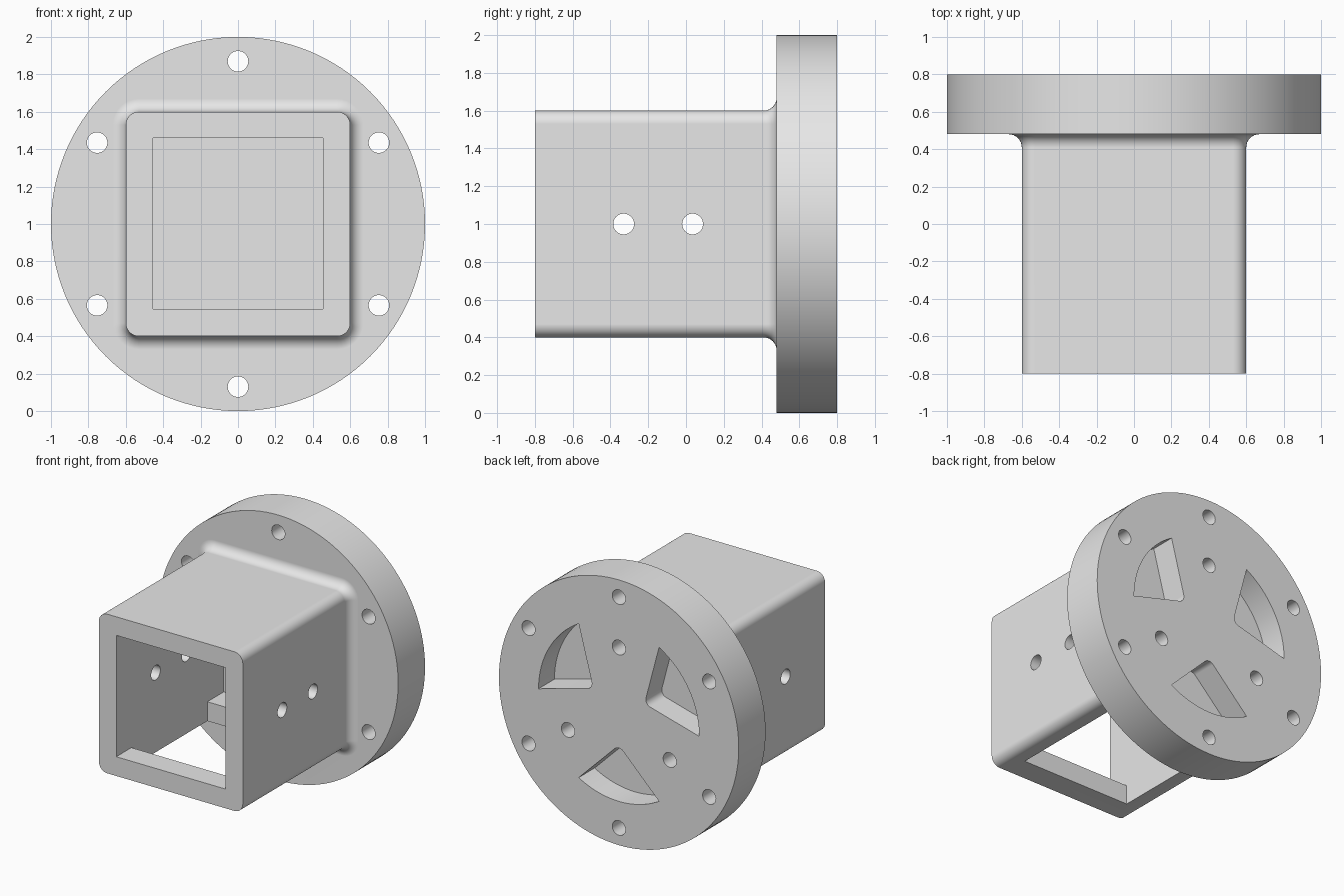
import bpy, bmesh
from math import sin, cos, pi, radians, sqrt

cube = bpy.data.objects.get("Cube")
if cube:
    bpy.data.objects.remove(cube, do_unlink=True)

metal = bpy.data.materials.new("light_grey_metal")
metal.use_nodes = True
metal.diffuse_color = (0.8, 0.8, 0.8, 1)
metal.node_tree.nodes["Principled BSDF"].inputs["Base Color"].default_value = (0.8, 0.8, 0.8, 1)

FRONT, FLANGE, BACK, MID = -0.8, 0.48, 0.8, 1.0
FILLET, HOLE = 0.07, 0.055


def loft(name, rings):
    """Closed solid through rings of 3D points."""
    bm = bmesh.new()
    loops = [[bm.verts.new(p) for p in ring] for ring in rings]
    n = len(loops[0])
    for a, b in zip(loops, loops[1:]):
        for i in range(n):
            j = (i + 1) % n
            bm.faces.new((a[i], a[j], b[j], b[i]))
    bm.faces.new(loops[0])
    bm.faces.new(loops[-1])
    bmesh.ops.recalc_face_normals(bm, faces=bm.faces)
    mesh = bpy.data.meshes.new(name)
    bm.to_mesh(mesh)
    bm.free()
    mesh.materials.append(metal)
    obj = bpy.data.objects.new(name, mesh)
    bpy.context.collection.objects.link(obj)
    return obj


def prism(name, profile, y0, y1):
    return loft(name, [[(x, y, MID + z) for x, z in profile] for y in (y0, y1)])


def arc(r, start, end, n, cx=0, cy=0):
    return [(cx + r * cos(start + (end - start) * i / n),
             cy + r * sin(start + (end - start) * i / n)) for i in range(n + 1)]


def circle(r, n=32, cx=0, cy=0):
    return arc(r, 0, 2 * pi, n, cx, cy)[:-1]


def rounded_square(half, r):
    pts = []
    for k, (sx, sy) in enumerate(((1, 1), (-1, 1), (-1, -1), (1, -1))):
        pts += arc(r, k * pi / 2, (k + 1) * pi / 2, 8, sx * (half - r), sy * (half - r))
    return pts


def box(name, x, y0, y1, z0, z1):
    return loft(name, [[(-x, y, z0), (x, y, z0), (x, y, z1), (-x, y, z1)] for y in (y0, y1)])


def combine(target, other, operation):
    mod = target.modifiers.new(other.name, "BOOLEAN")
    mod.operation, mod.solver, mod.object = operation, "EXACT", other
    bpy.ops.object.select_all(action="DESELECT")
    target.select_set(True)
    bpy.context.view_layer.objects.active = target
    bpy.ops.object.modifier_apply(modifier=mod.name)
    bpy.data.objects.remove(other, do_unlink=True)


# Round flange
body = prism("flanged_square_socket", circle(1.0, 128), FLANGE, BACK)

# Square tube flaring into the flange with a fillet
sections = [(FRONT, 0)]
for i in range(9):
    t = i / 8 * pi / 2
    sections.append((FLANGE - FILLET + FILLET * sin(t), FILLET * (1 - cos(t))))
sections.append((FLANGE + 0.1, FILLET))
tube = loft("tube", [[(x, y, MID + z) for x, z in rounded_square(0.6 + o, 0.07 + o)]
                     for y, o in sections])
combine(body, tube, "UNION")

# Tube cavity and the window in its underside
combine(body, box("cavity", 0.455, FRONT - 0.1, FLANGE, 0.545, 1.46), "DIFFERENCE")
combine(body, box("bottom_window", 0.455, -0.62, 0.285, 0.3, 0.8), "DIFFERENCE")

# Side pin holes through both tube walls
for y in (-0.33, 0.035):
    pin = loft("side_hole", [[(x, a, b) for a, b in circle(HOLE, 32, y, MID)] for x in (-1, 1)])
    combine(body, pin, "DIFFERENCE")

# Six through holes around the flange rim
for k in range(6):
    a = radians(90 + 60 * k)
    hole = prism("rim_hole", circle(HOLE, 32, 0.87 * cos(a), 0.87 * sin(a)), 0.3, 0.9)
    combine(body, hole, "DIFFERENCE")

# Three blind holes and three blind fan-shaped pockets in the back
DEPTH, APEX, ROUND = 0.19, 0.247, 0.05
fan = arc(0.67, -pi / 6, pi / 6, 20) + arc(ROUND, 0.75 * pi, 1.25 * pi, 8, APEX + ROUND * sqrt(2))
for k in range(3):
    a = radians(90 + 120 * k)
    hole = prism("back_hole", circle(HOLE, 32, 0.49 * cos(a), 0.49 * sin(a)), BACK - DEPTH, 0.9)
    combine(body, hole, "DIFFERENCE")
    a += pi / 3
    turned = [(u * cos(a) - v * sin(a), u * sin(a) + v * cos(a)) for u, v in fan]
    combine(body, prism("back_pocket", turned, BACK - DEPTH, 0.9), "DIFFERENCE")

# Smooth curved walls, crisp edges
bpy.ops.object.shade_smooth_by_angle(angle=radians(30))
weighted = body.modifiers.new("weighted_normals", "WEIGHTED_NORMAL")
weighted.keep_sharp = True
